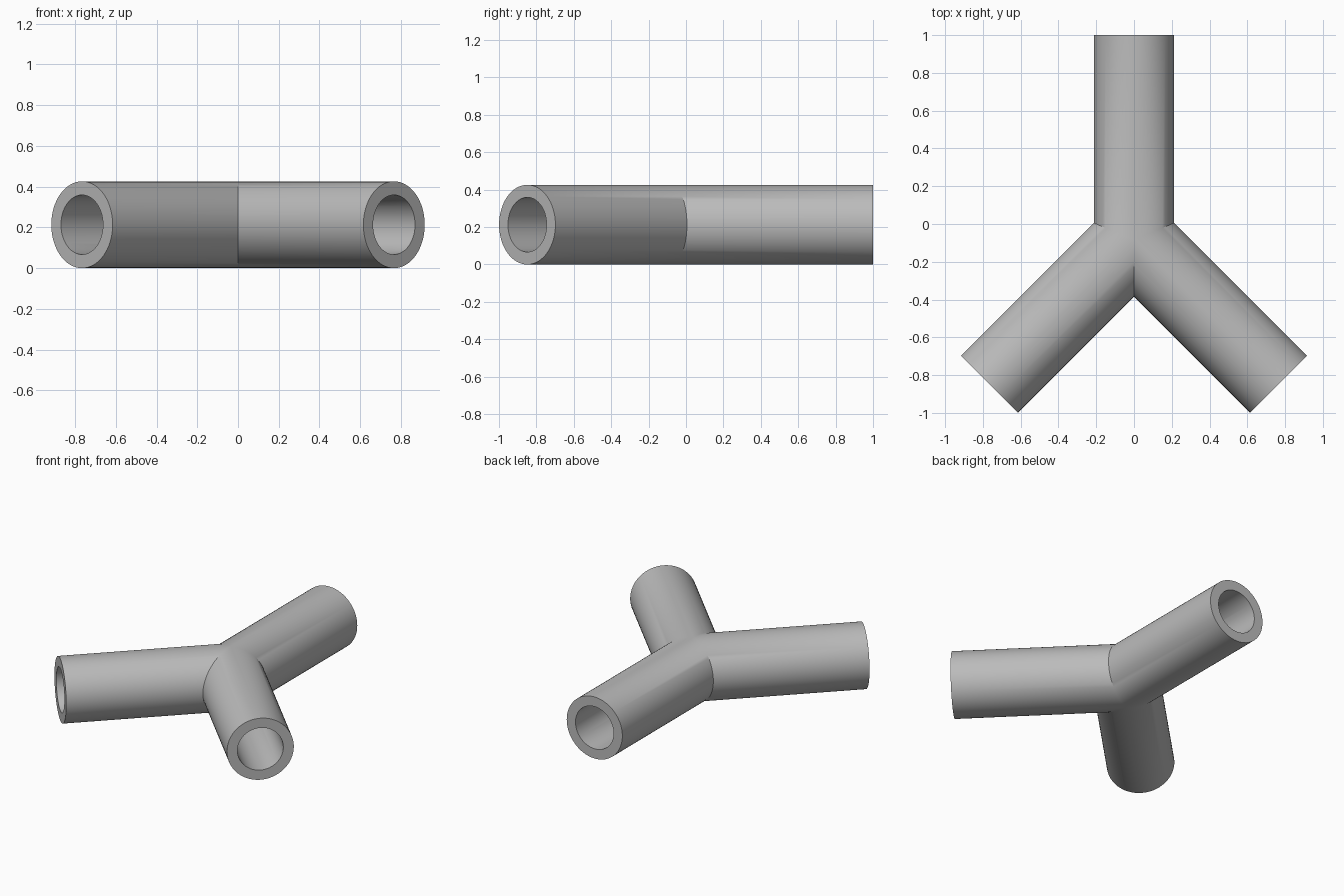
import bpy, bmesh, math
from mathutils import Vector

cube = bpy.data.objects.get("Cube")
if cube:
    bpy.data.objects.remove(cube, do_unlink=True)

OUTER, BORE, SIDES = 0.213, 0.146, 64
LENGTH = 1.083
HUB = Vector((0, -0.083, OUTER))
ARMS = [Vector((math.cos(a), math.sin(a), 0))
        for a in (math.radians(d) for d in (90, -45, -135))]

grey = bpy.data.materials.new("plain grey")
grey.use_nodes = True
grey.diffuse_color = (0.5, 0.5, 0.5, 1)
grey.node_tree.nodes["Principled BSDF"].inputs["Base Color"].default_value = (0.5, 0.5, 0.5, 1)


def ring(bm, arm, radius, dist):
    """Circle of vertices around an arm's axis."""
    side = Vector((-arm.y, arm.x, 0))
    up = Vector((0, 0, 1))
    angles = [math.tau * i / SIDES for i in range(SIDES)]
    return [bm.verts.new(HUB + arm * dist + radius * (side * math.cos(t) + up * math.sin(t)))
            for t in angles]


def bridge(bm, a, b):
    for i in range(SIDES):
        j = (i + 1) % SIDES
        bm.faces.new((a[i], a[j], b[j], b[i]))


def add_arm(bm, arm):
    """Hollow arm, mitred against its two neighbours."""
    part = bmesh.new()
    rings = [ring(part, arm, r, d) for r, d in
             ((OUTER, -0.1), (OUTER, LENGTH), (BORE, LENGTH), (BORE, -0.1))]
    for a, b in zip(rings, rings[1:]):
        bridge(part, a, b)
    for other in ARMS:
        if other is not arm:
            bmesh.ops.bisect_plane(part, geom=part.verts[:] + part.edges[:] + part.faces[:],
                                   dist=1e-5, plane_co=HUB, plane_no=other - arm,
                                   clear_outer=True)
    mesh = bpy.data.meshes.new("arm")
    part.to_mesh(mesh)
    part.free()
    bm.from_mesh(mesh)
    bpy.data.meshes.remove(mesh)


# Three-way pipe: arms welded along their mitres
bm = bmesh.new()
for arm in ARMS:
    add_arm(bm, arm)
bmesh.ops.remove_doubles(bm, verts=bm.verts[:], dist=1e-4)
bmesh.ops.recalc_face_normals(bm, faces=bm.faces[:])
mesh = bpy.data.meshes.new("pipe_junction")
bm.to_mesh(mesh)
bm.free()
mesh.materials.append(grey)
pipe = bpy.data.objects.new("pipe_junction", mesh)
bpy.context.collection.objects.link(pipe)

# Smooth walls, crisp rims and mitres
bpy.ops.object.select_all(action='DESELECT')
pipe.select_set(True)
bpy.context.view_layer.objects.active = pipe
bpy.ops.object.shade_smooth_by_angle(angle=math.radians(30))
